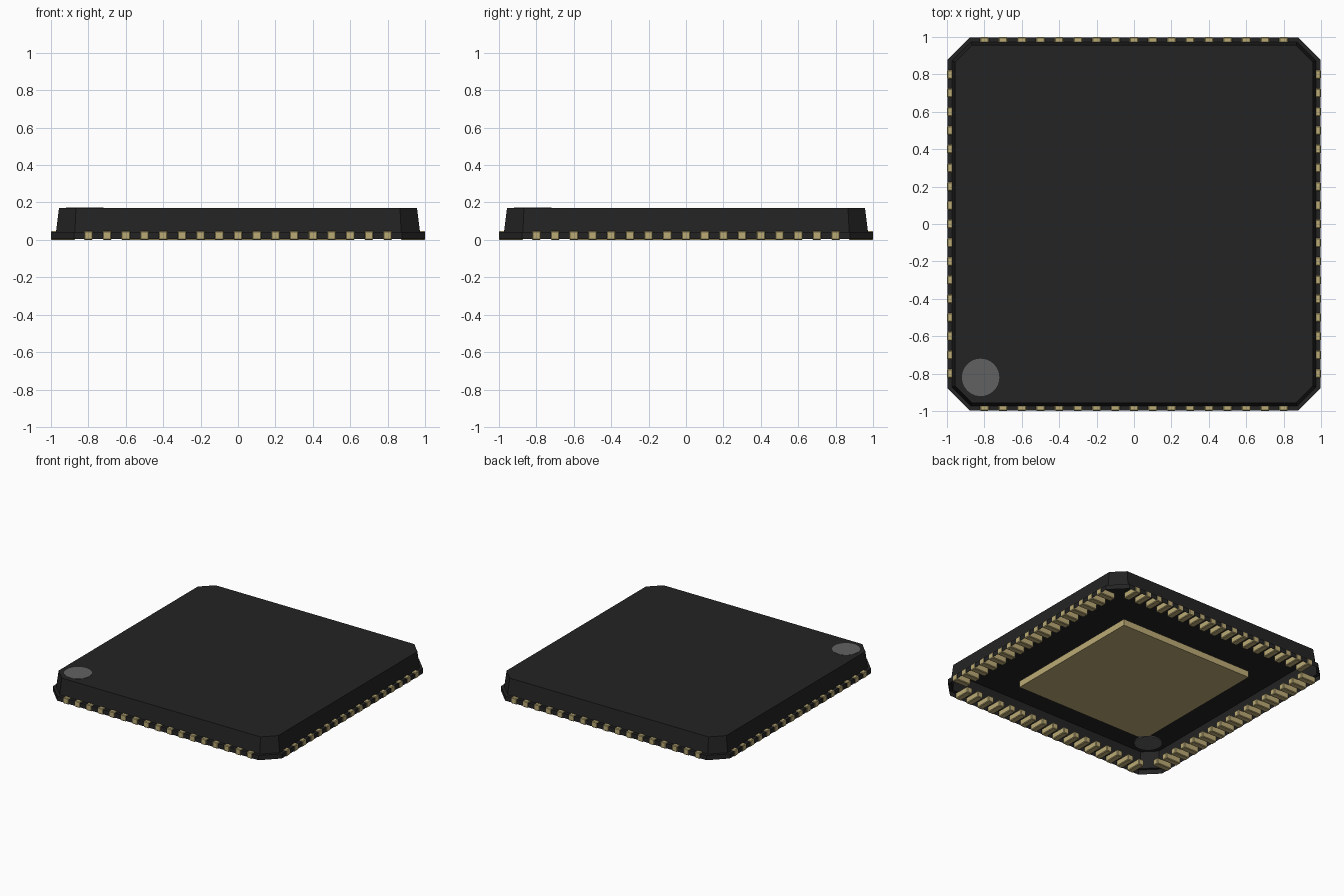
import bpy, bmesh
from math import pi
from mathutils import Matrix

if "Cube" in bpy.data.objects:
    bpy.data.objects.remove(bpy.data.objects["Cube"])


def material(name, rgb):
    m = bpy.data.materials.new(name)
    m.use_nodes = True
    m.diffuse_color = (*rgb, 1)
    bsdf = m.node_tree.nodes["Principled BSDF"]
    bsdf.inputs["Base Color"].default_value = (*rgb, 1)
    bsdf.inputs["Roughness"].default_value = 0.6
    return m


BLACK = material("black_plastic", (0.017, 0.017, 0.017))
GOLD = material("pale_gold", (0.50, 0.41, 0.18))
GREY = material("marker_grey", (0.12, 0.12, 0.12))


def add_object(name, bm, mat):
    bmesh.ops.recalc_face_normals(bm, faces=bm.faces)
    mesh = bpy.data.meshes.new(name)
    bm.to_mesh(mesh)
    bm.free()
    mesh.materials.append(mat)
    obj = bpy.data.objects.new(name, mesh)
    bpy.context.collection.objects.link(obj)
    return obj


def add_box(bm, size, centre, matrix=Matrix()):
    place = matrix @ Matrix.Translation(centre) @ Matrix.Diagonal((*size, 1))
    return bmesh.ops.create_cube(bm, size=1, matrix=place)["verts"]


# Moulded shell: chamfered square rings, open underneath, with a ledge
def chamfered_ring(bm, half, corner, z):
    a, c = half, corner
    points = [(a, -c), (a, c), (c, a), (-c, a), (-a, c), (-a, -c), (-c, -a), (c, -a)]
    return [bm.verts.new((x, y, z)) for x, y in points]


bm = bmesh.new()
profile = [(0.997, 0.878, 0.006), (0.997, 0.878, 0.043),
           (0.973, 0.872, 0.043), (0.957, 0.866, 0.171)]
rings = [chamfered_ring(bm, *p) for p in profile]
for low, high in zip(rings, rings[1:]):
    for i in range(8):
        j = (i + 1) % 8
        bm.faces.new((low[i], low[j], high[j], high[i]))
bm.faces.new(rings[-1])
shell = add_object("package_shell", bm, BLACK)

# Contact pins: one row repeated around the four sides
PITCH, LENGTH, HEIGHT = 0.1, 0.13, 0.048
bm = bmesh.new()
for side in range(4):
    turn = Matrix.Rotation(side * pi / 2, 4, "Z")
    for i in range(-8, 9):
        add_box(bm, (0.048, LENGTH, HEIGHT),
                (i * PITCH, LENGTH / 2 - 1, HEIGHT / 2), turn)
bmesh.ops.bevel(bm, geom=bm.edges[:], offset=0.005, segments=1, affect="EDGES")
add_object("contact_pins", bm, GOLD)

# Thermal pad underneath, with one clipped corner beside the marker
bm = bmesh.new()
add_box(bm, (1.16, 1.16, 0.05), (0, 0, 0.025))
corner = [e for e in bm.edges if all(v.co.x < 0 and v.co.y < 0 for v in e.verts)]
bmesh.ops.bevel(bm, geom=corner, offset=0.06, segments=1, affect="EDGES")
add_object("thermal_pad", bm, GOLD)

# Round orientation marker on the top
bm = bmesh.new()
bmesh.ops.create_cone(bm, cap_ends=True, segments=40, radius1=0.1, radius2=0.1,
                      depth=0.009, matrix=Matrix.Translation((-0.82, -0.82, 0.168)))
add_object("orientation_marker", bm, GREY)
